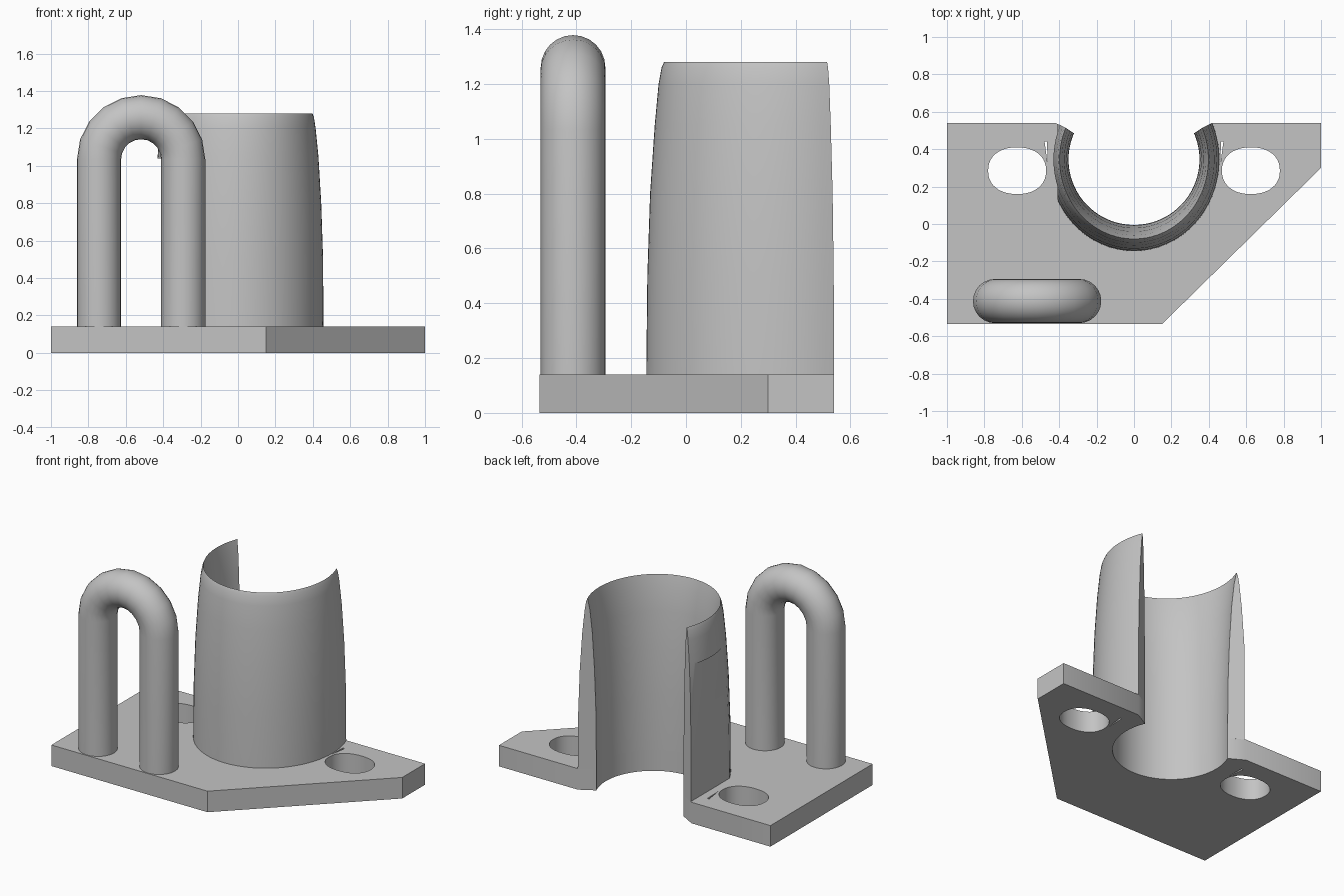
import bpy, bmesh, math
from mathutils import Vector

if "Cube" in bpy.data.objects:
    bpy.data.objects.remove(bpy.data.objects["Cube"], do_unlink=True)

grey = bpy.data.materials.new("plain grey")
grey.use_nodes = True
grey.diffuse_color = (0.55, 0.55, 0.55, 1)
grey.node_tree.nodes["Principled BSDF"].inputs["Base Color"].default_value = (0.55, 0.55, 0.55, 1)

BASE_TOP = 0.14
CUP_Y = 0.345
END = math.radians(23.5)      # the cup is open at the back between its two ends
STEPS = 48


def finish(name, bm):
    bmesh.ops.recalc_face_normals(bm, faces=bm.faces)
    mesh = bpy.data.meshes.new(name)
    bm.to_mesh(mesh)
    bm.free()
    mesh.materials.append(grey)
    ob = bpy.data.objects.new(name, mesh)
    bpy.context.collection.objects.link(ob)
    return ob


def prism(name, outline, z0, z1):
    bm = bmesh.new()
    face = bm.faces.new([bm.verts.new((x, y, z0)) for x, y in outline])
    new = bmesh.ops.extrude_face_region(bm, geom=[face])["geom"]
    verts = [v for v in new if isinstance(v, bmesh.types.BMVert)]
    bmesh.ops.translate(bm, verts=verts, vec=(0, 0, z1 - z0))
    return finish(name, bm)


def select(ob):
    bpy.ops.object.select_all(action="DESELECT")
    ob.select_set(True)
    bpy.context.view_layer.objects.active = ob


def cut(ob, cutter):
    cutter.hide_render = True
    select(ob)
    mod = ob.modifiers.new("cut", "BOOLEAN")
    mod.operation = "DIFFERENCE"
    mod.solver = "EXACT"
    mod.object = cutter
    bpy.ops.object.modifier_apply(modifier=mod.name)
    bpy.data.objects.remove(cutter, do_unlink=True)


def smooth(ob, degrees=30):
    select(ob)
    bpy.ops.object.shade_smooth_by_angle(angle=math.radians(degrees))


def cup_arc(rx, ry):
    """Points round the front of the cup, from the right end to the left end."""
    angles = [math.pi - END + (math.pi + 2 * END) * i / STEPS for i in range(STEPS + 1)]
    return [(rx * math.cos(a), CUP_Y + ry * math.sin(a)) for a in angles]


# Base plate with a slanted corner and a round bite at the back
outer_end = 0.457 * math.cos(END)
outline = [(-1, 0.54), (-1, -0.535), (0.15, -0.535), (1, 0.3), (1, 0.54), (outer_end, 0.54)]
outline += cup_arc(0.35, 0.35)[::-1] + [(-outer_end, 0.54)]
base = prism("base_plate", outline, 0, BASE_TOP)

# Oval holes and thin slits, one of each per side
for side in (-1, 1):
    oval = []
    for i in range(40):
        a = math.tau * i / 40
        c, s = math.cos(a), math.sin(a)
        oval.append((side * 0.625 + 0.155 * math.copysign(abs(c) ** 0.9, c),
                     0.285 + 0.125 * math.copysign(abs(s) ** 0.9, s)))
    cut(base, prism("hole_cutter", oval, -0.1, 0.3))
    slit = [(side * 0.478, 0.44), (side * 0.465, 0.44), (side * 0.462, 0.32)]
    cut(base, prism("slit_cutter", slit, -0.1, 0.3))
smooth(base)

# Open cup: a lens-shaped wall section swept round an ellipse (z, x radius, y radius)
section = [
    (BASE_TOP, 0.457, 0.49), (0.5, 0.455, 0.486), (0.8, 0.445, 0.476), (1.05, 0.43, 0.459),
    (1.2, 0.415, 0.445), (1.26, 0.406, 0.434), (1.28, 0.398, 0.425),
    (1.2, 0.385, 0.405), (1.05, 0.372, 0.385), (0.8, 0.36, 0.366),
    (0.5, 0.352, 0.352), (BASE_TOP, 0.35, 0.35)]
bm = bmesh.new()
rows = [[bm.verts.new((x, y, z)) for x, y in cup_arc(rx, ry)] for z, rx, ry in section]
for a, b in zip(rows, rows[1:] + rows[:1]):
    for i in range(STEPS):
        bm.faces.new((a[i], a[i + 1], b[i + 1], b[i]))
for i in (0, STEPS):
    bm.faces.new([row[i] for row in rows])
cup = finish("open_cup", bm)

# Flat on the right side of the cup, leaving a small ledge above
flat = [(-0.7, -0.3), (-0.41, -0.3), (-0.41, 0.8), (-0.7, 0.8)]
cut(cup, prism("flat_cutter", flat, 0.05, 1.04))
smooth(cup)

# Hook: a round tube bent into an upside-down U
TUBE, BEND, MID_X, MID_Y, BEND_Z = 0.118, 0.225, -0.518, -0.412, 1.035
path = [(Vector((MID_X - BEND, MID_Y, BASE_TOP - 0.02)), math.pi)]
for i in range(11):
    a = math.pi * (1 - i / 10)
    path.append((Vector((MID_X + BEND * math.cos(a), MID_Y, BEND_Z + BEND * math.sin(a))), a))
path.append((Vector((MID_X + BEND, MID_Y, BASE_TOP - 0.02)), 0))
bm = bmesh.new()
rings = []
for centre, a in path:
    out = Vector((math.cos(a), 0, math.sin(a)))
    ring = []
    for k in range(24):
        t = math.tau * k / 24
        ring.append(bm.verts.new(centre + TUBE * (out * math.cos(t) + Vector((0, math.sin(t), 0)))))
    rings.append(ring)
for a, b in zip(rings, rings[1:]):
    for k in range(24):
        n = (k + 1) % 24
        bm.faces.new((a[k], a[n], b[n], b[k]))
bm.faces.new(rings[0])
bm.faces.new(rings[-1])
smooth(finish("hook_loop", bm), 40)
